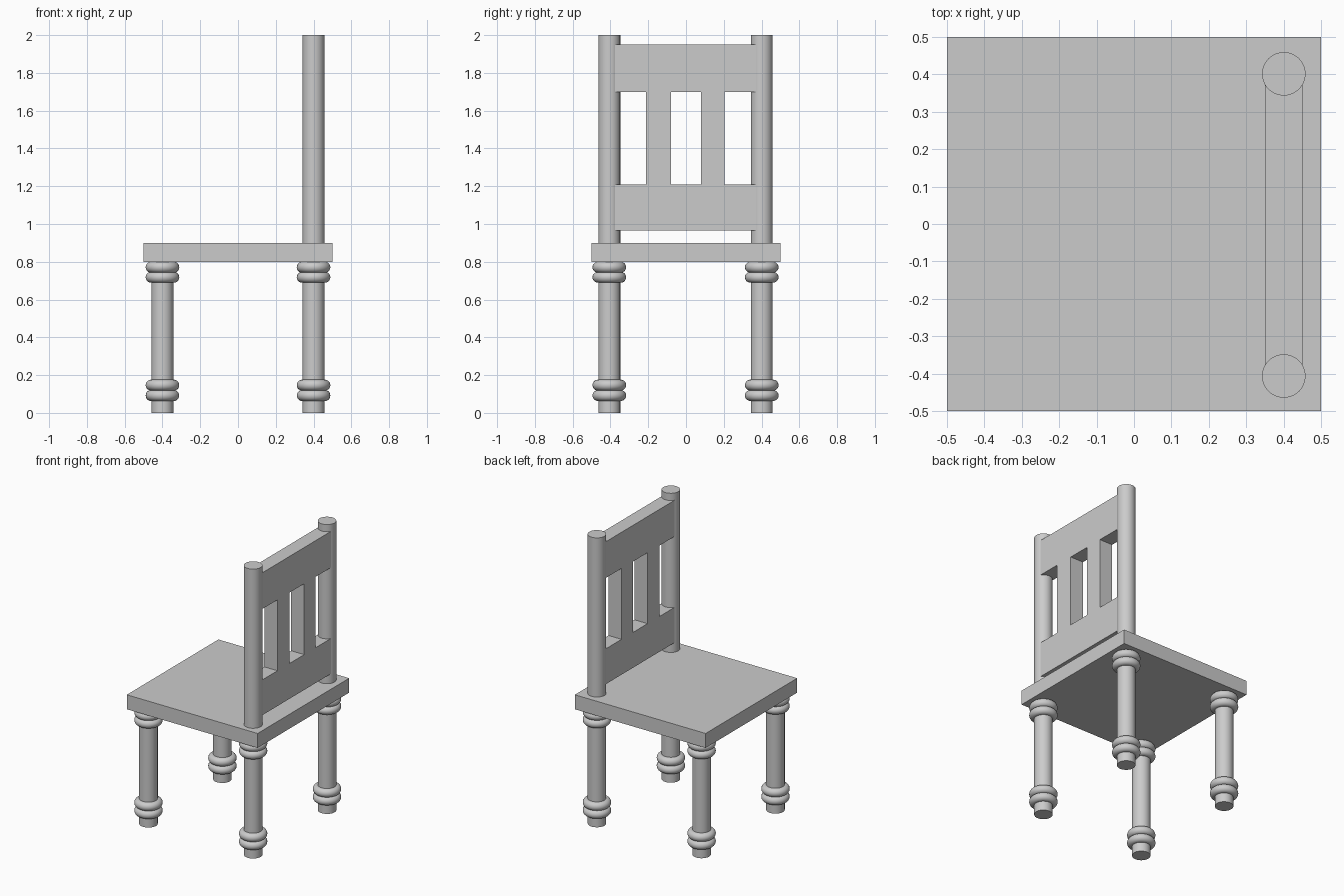
import bpy
import math

if "Cube" in bpy.data.objects:
    bpy.data.objects.remove(bpy.data.objects["Cube"])

R = 0.058          # leg and post radius
LEG_X = 0.4
LEG_Y = (-0.406, 0.401)


def finish(name, smooth=True):
    ob = bpy.context.object
    ob.name = name
    if smooth:
        bpy.ops.object.shade_smooth_by_angle(angle=math.radians(40))
    return ob


def post(name, x, y, top):
    bpy.ops.mesh.primitive_cylinder_add(vertices=48, radius=R, depth=top,
                                        location=(x, y, top / 2))
    finish(name)


def ring(name, x, y, z):
    bpy.ops.mesh.primitive_torus_add(major_segments=48, minor_segments=20,
                                     major_radius=0.06, minor_radius=0.029,
                                     location=(x, y, z))
    finish(name)


# Seat slab
bpy.ops.mesh.primitive_cube_add(size=1, location=(0, 0, 0.85))
seat = finish("seat", smooth=False)
seat.scale = (1, 1, 0.1)
bpy.ops.object.transform_apply(location=False, rotation=False, scale=True)

# Four legs with turned rings; the backrest-side legs run up as posts
for part, x, top in (("front_leg", -LEG_X, 0.8), ("back_leg_post", LEG_X, 2.0)):
    for side, y in zip(("right", "left"), LEG_Y):
        post(f"{part}_{side}", x, y, top)
        for i, z in enumerate((0.092, 0.147, 0.718, 0.771)):
            ring(f"{part}_{side}_ring_{i + 1}", x, y, z)

# Backrest panel: two rails joined by two slats, as an outline with one hole
END, LO, HI = 0.40, 1.21, 1.70
outline = [(-END, 0.966), (END, 0.966), (END, LO), (0.204, LO), (0.204, HI),
           (END, HI), (END, 1.95), (-END, 1.95), (-END, HI), (-0.212, HI),
           (-0.212, LO), (-END, LO)]
hole = [(-0.08, LO), (-0.08, HI), (0.08, HI), (0.08, LO)]
curve = bpy.data.curves.new("backrest", 'CURVE')
curve.dimensions = '2D'
curve.fill_mode = 'BOTH'
curve.extrude = 0.05
for pts in (outline, hole):
    s = curve.splines.new('POLY')
    s.points.add(len(pts) - 1)
    for p, (y, z) in zip(s.points, pts):
        p.co = (y, z, 0, 1)
    s.use_cyclic_u = True
back = bpy.data.objects.new("backrest", curve)
bpy.context.collection.objects.link(back)
back.location.x = LEG_X
back.rotation_euler = (math.pi / 2, 0, math.pi / 2)
bpy.ops.object.select_all(action='DESELECT')
back.select_set(True)
bpy.context.view_layer.objects.active = back
bpy.ops.object.convert(target='MESH')
bpy.ops.object.shade_flat()
